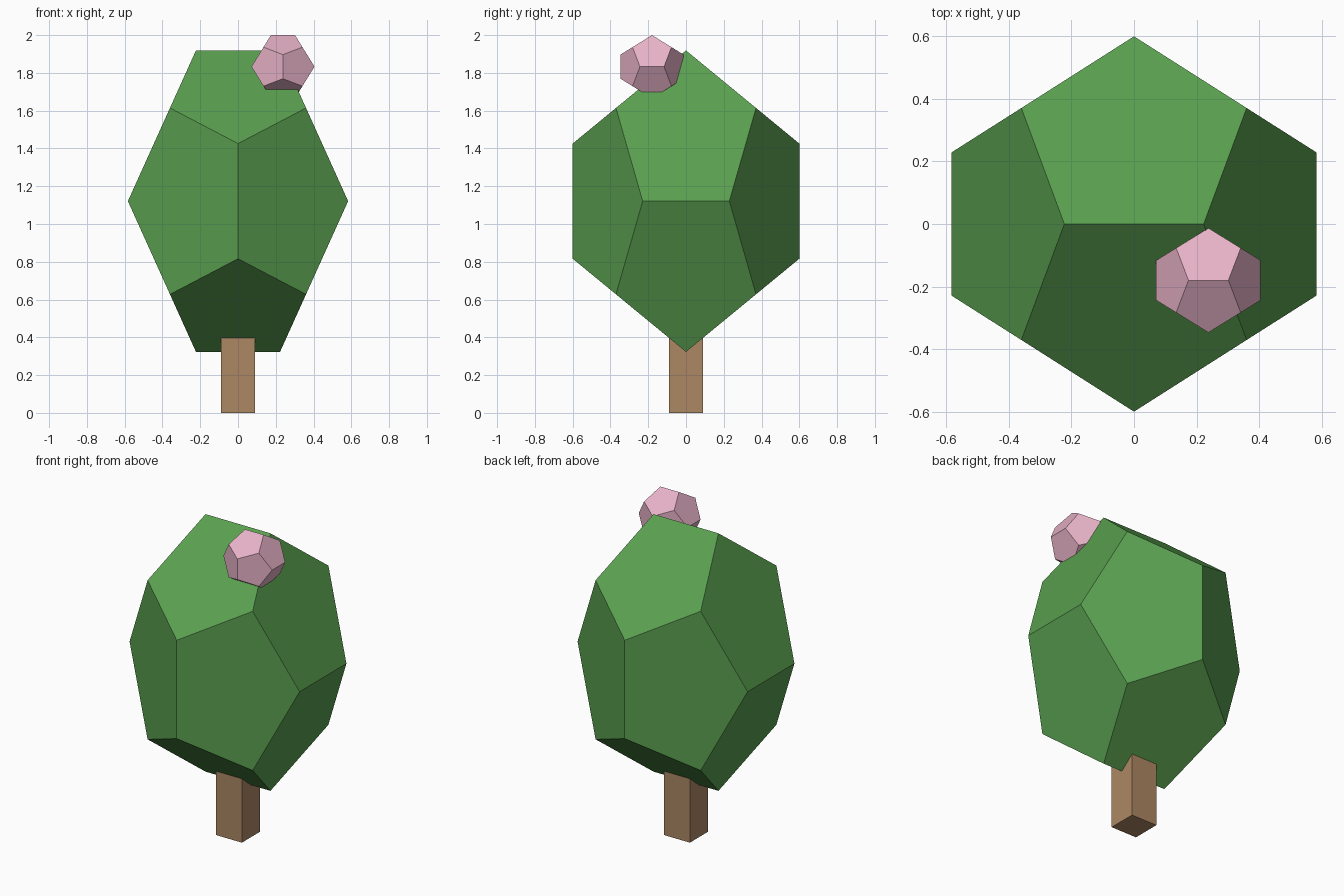
import bpy, bmesh, math
from itertools import product

cube = bpy.data.objects.get("Cube")
if cube:
    bpy.data.objects.remove(cube, do_unlink=True)

PHI = (1 + math.sqrt(5)) / 2


def material(name, srgb):
    """Flat material from an sRGB colour, stored as linear values."""
    rgba = [((c / 255 + 0.055) / 1.055) ** 2.4 for c in srgb] + [1.0]
    mat = bpy.data.materials.new(name)
    mat.use_nodes = True
    mat.diffuse_color = rgba
    bsdf = mat.node_tree.nodes["Principled BSDF"]
    bsdf.inputs["Base Color"].default_value = rgba
    bsdf.inputs["Roughness"].default_value = 0.9
    return mat


def add_object(name, bm, mat, location):
    bmesh.ops.recalc_face_normals(bm, faces=bm.faces)
    mesh = bpy.data.meshes.new(name)
    bm.to_mesh(mesh)
    bm.free()
    mesh.materials.append(mat)
    obj = bpy.data.objects.new(name, mesh)
    obj.location = location
    bpy.context.collection.objects.link(obj)
    return obj


def dodecahedron(name, half_size, location, mat):
    """Twelve pentagons with a ridge along x on top, stretched to half_size."""
    points = list(product((-1, 1), repeat=3))
    for a, b in product((-1, 1), repeat=2):
        short, long = a / PHI, b * PHI
        points += [(short, 0, long), (0, long, short), (long, short, 0)]
    bm = bmesh.new()
    for p in points:
        bm.verts.new([c * h / PHI for c, h in zip(p, half_size)])
    bmesh.ops.convex_hull(bm, input=bm.verts)
    # Merge the hull triangles into flat pentagons
    bmesh.ops.dissolve_limit(bm, angle_limit=math.radians(2),
                             verts=bm.verts, edges=bm.edges)
    return add_object(name, bm, mat, location)


def box(name, size, location, mat):
    bm = bmesh.new()
    bmesh.ops.create_cube(bm, size=1)
    bmesh.ops.scale(bm, vec=size, verts=bm.verts)
    return add_object(name, bm, mat, location)


leaf_green = material("leaf green", (90, 160, 80))
blossom_pink = material("blossom pink", (232, 179, 200))
bark_brown = material("bark brown", (172, 135, 99))

# Trunk, running up into the crown
box("trunk", (0.178, 0.178, 0.5), (0, 0, 0.25), bark_brown)

# Tall faceted crown
dodecahedron("crown", (0.583, 0.6, 0.798), (0, 0, 1.121), leaf_green)

# Blossom resting on the front left of the crown
dodecahedron("blossom", (0.167, 0.167, 0.167), (0.238, -0.18, 1.833), blossom_pink)
